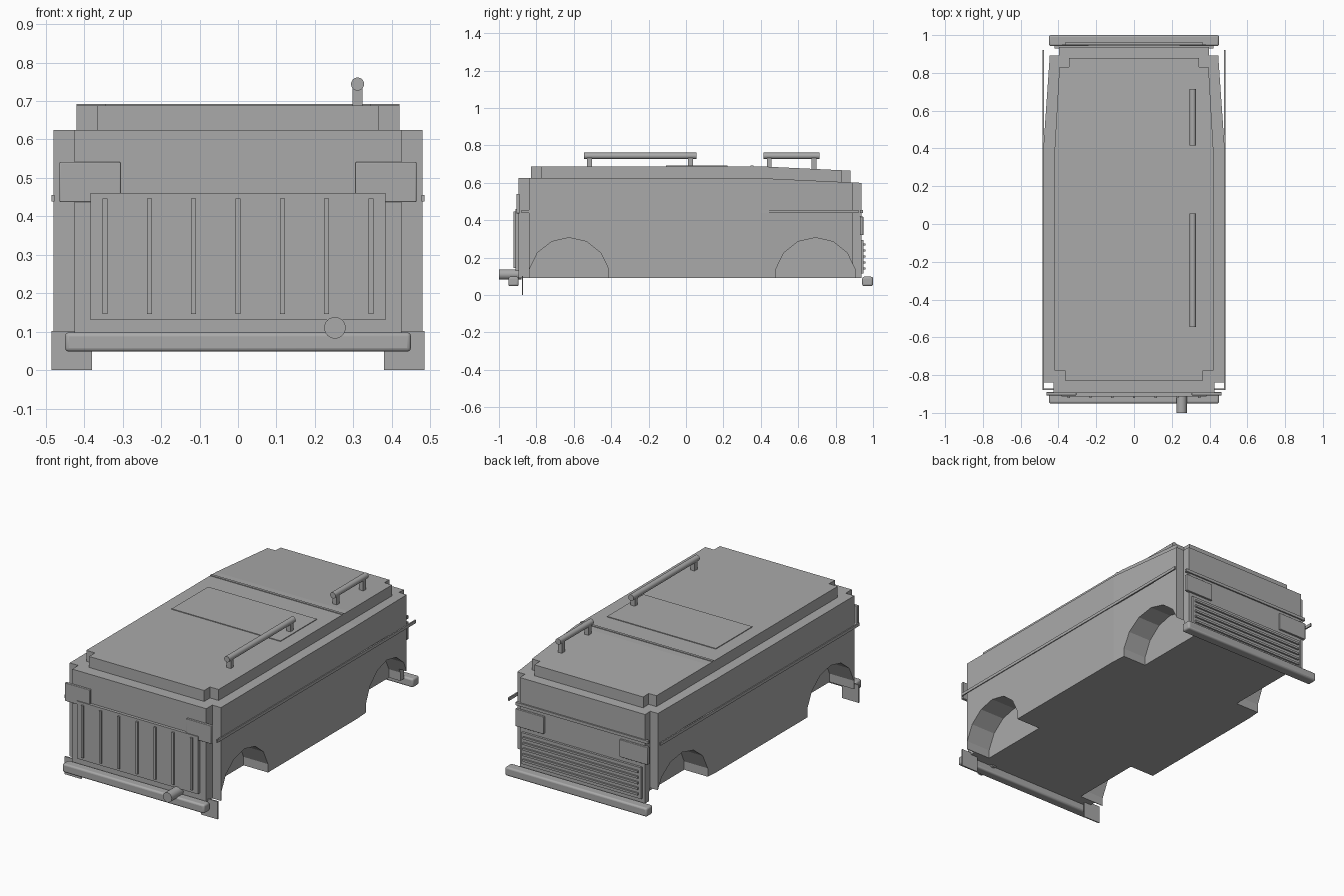
import bpy, bmesh, math
from mathutils import Matrix

if "Cube" in bpy.data.objects:
    bpy.data.objects.remove(bpy.data.objects["Cube"])

mat = bpy.data.materials.new("body grey")
mat.diffuse_color = (0.4, 0.4, 0.4, 1)
mat.use_nodes = True
mat.node_tree.nodes["Principled BSDF"].inputs["Base Color"].default_value = mat.diffuse_color


def finish(name, bm):
    bmesh.ops.recalc_face_normals(bm, faces=bm.faces[:])
    me = bpy.data.meshes.new(name)
    bm.to_mesh(me)
    bm.free()
    me.materials.append(mat)
    ob = bpy.data.objects.new(name, me)
    bpy.context.collection.objects.link(ob)
    return ob


def box(name, x, y, z, bevel=0):
    bm = bmesh.new()
    bmesh.ops.create_cube(bm, size=1)
    for v in bm.verts:
        v.co = [(a[0] + a[1]) / 2 + c * (a[1] - a[0]) for a, c in zip((x, y, z), v.co)]
    ob = finish(name, bm)
    if bevel:
        m = ob.modifiers.new("rounded edges", "BEVEL")
        m.width, m.segments = bevel, 3
        smooth(ob)
    return ob


def smooth(ob):
    bpy.ops.object.select_all(action="DESELECT")
    ob.select_set(True)
    bpy.context.view_layer.objects.active = ob
    bpy.ops.object.shade_smooth_by_angle(angle=math.radians(40))


def rod(name, x, z, y0, y1, r, sides=20):
    # cylinder lying along y, first vertex on the horizontal
    bm = bmesh.new()
    bmesh.ops.create_cone(bm, cap_ends=True, segments=sides, radius1=r, radius2=r, depth=y1 - y0,
                          matrix=Matrix.Translation((x, (y0 + y1) / 2, z)) @ Matrix.Rotation(math.pi / 2, 4, "X"))
    ob = finish(name, bm)
    smooth(ob)
    return ob


def hull(name, half, z0, z1, drop, y_end):
    # mirrored plan outline pulled up, with the top falling away past y = 0.4
    pts = half + [(-x, y) for x, y in reversed(half)]
    bm = bmesh.new()
    base = bm.faces.new([bm.verts.new((x, y, z0)) for x, y in pts])
    ext = bmesh.ops.extrude_face_region(bm, geom=[base], use_keep_orig=True)["geom"]
    for v in ext:
        if isinstance(v, bmesh.types.BMVert):
            v.co.z = z1
    bmesh.ops.bisect_plane(bm, geom=bm.verts[:] + bm.edges[:] + bm.faces[:],
                           plane_co=(0, 0.4, 0), plane_no=(0, 1, 0))
    for v in bm.verts:
        if v.co.z > z0 + 0.01 and v.co.y > 0.4:
            v.co.z -= drop * (v.co.y - 0.4) / (y_end - 0.4)
    return finish(name, bm)


# main body with stepped corners and tapered front
body = hull("body", [(0.425, -0.895), (0.425, -0.84), (0.48, -0.84), (0.48, 0.4),
                     (0.446, 0.892), (0.397, 0.892), (0.397, 0.937)], 0.09, 0.625, 0.025, 0.937)
# raised roof, slightly sunk into the body
hull("roof", [(0.365, -0.828), (0.365, -0.775), (0.42, -0.775), (0.42, 0.4),
              (0.395, 0.832), (0.345, 0.832), (0.345, 0.88)], 0.595, 0.688, 0.023, 0.88)

# wheel arches
for label, y in (("rear", -0.625), ("front", 0.692)):
    for side, s in (("right", 1), ("left", -1)):
        bm = bmesh.new()
        bmesh.ops.create_cone(bm, cap_ends=True, segments=14, radius1=0.217, radius2=0.217, depth=0.3,
                              matrix=Matrix.Translation((s * 0.475, y, 0.09))
                              @ Matrix.Rotation(math.pi / 2, 4, "Y") @ Matrix.Rotation(math.pi / 2, 4, "Z"))
        cutter = finish(f"{label}_{side}_arch_cutter", bm)
        cutter.hide_render = True
        cutter.hide_set(True)
        m = body.modifiers.new("wheel arch", "BOOLEAN")
        m.operation, m.solver, m.object = "DIFFERENCE", "EXACT", cutter

# roof hatch and seam
box("roof_hatch", (-0.345, 0.345), (-0.108, 0.222), (0.68, 0.692))
box("roof_seam", (-0.42, 0.42), (0.345, 0.36), (0.68, 0.692))

# grab rails on posts
for label, y0, y1 in (("long", -0.545, 0.055), ("short", 0.415, 0.715)):
    rod(f"{label}_rail", 0.311, 0.744, y0, y1, 0.017)
    for i, y in enumerate((y0 + 0.03, y1 - 0.03)):
        box(f"{label}_rail_post_{i}", (0.298, 0.324), (y - 0.013, y + 0.013), (0.67, 0.74))

# parts repeated on both sides
for side, s in (("right", 1), ("left", -1)):
    def span(a, b):
        return tuple(sorted((s * a, s * b)))
    box(f"{side}_side_strip", span(0.477, 0.485), (-0.88, 0.922), (0.439, 0.456))
    box(f"{side}_mud_flap", span(0.38, 0.485), (-0.878, -0.871), (0.0, 0.102))
    box(f"{side}_tail_lamp", span(0.305, 0.464), (-0.907, -0.89), (0.437, 0.541), 0.003)
    box(f"{side}_headlight", span(0.24, 0.42), (0.93, 0.948), (0.32, 0.42), 0.003)

# rear door with vertical ribs
box("rear_door", (-0.384, 0.384), (-0.912, -0.89), (0.13, 0.46))
for i in range(7):
    x = (i - 3) * 0.1152
    box(f"door_rib_{i}", (x - 0.0065, x + 0.0065), (-0.921, -0.905), (0.146, 0.446))

# front grille with horizontal slats
box("front_strip", (-0.42, 0.42), (0.93, 0.945), (0.439, 0.456))
box("grille", (-0.38, 0.38), (0.93, 0.95), (0.115, 0.295))
for i in range(5):
    z = 0.142 + i * 0.032
    box(f"grille_slat_{i}", (-0.365, 0.365), (0.94, 0.96), (z - 0.006, z + 0.006))

# bumpers and exhaust
box("rear_bumper", (-0.45, 0.45), (-0.95, -0.895), (0.048, 0.098), 0.01)
box("front_bumper", (-0.45, 0.45), (0.942, 1.0), (0.048, 0.098), 0.01)
rod("exhaust_pipe", 0.252, 0.11, -1.0, -0.88, 0.028, 24)
